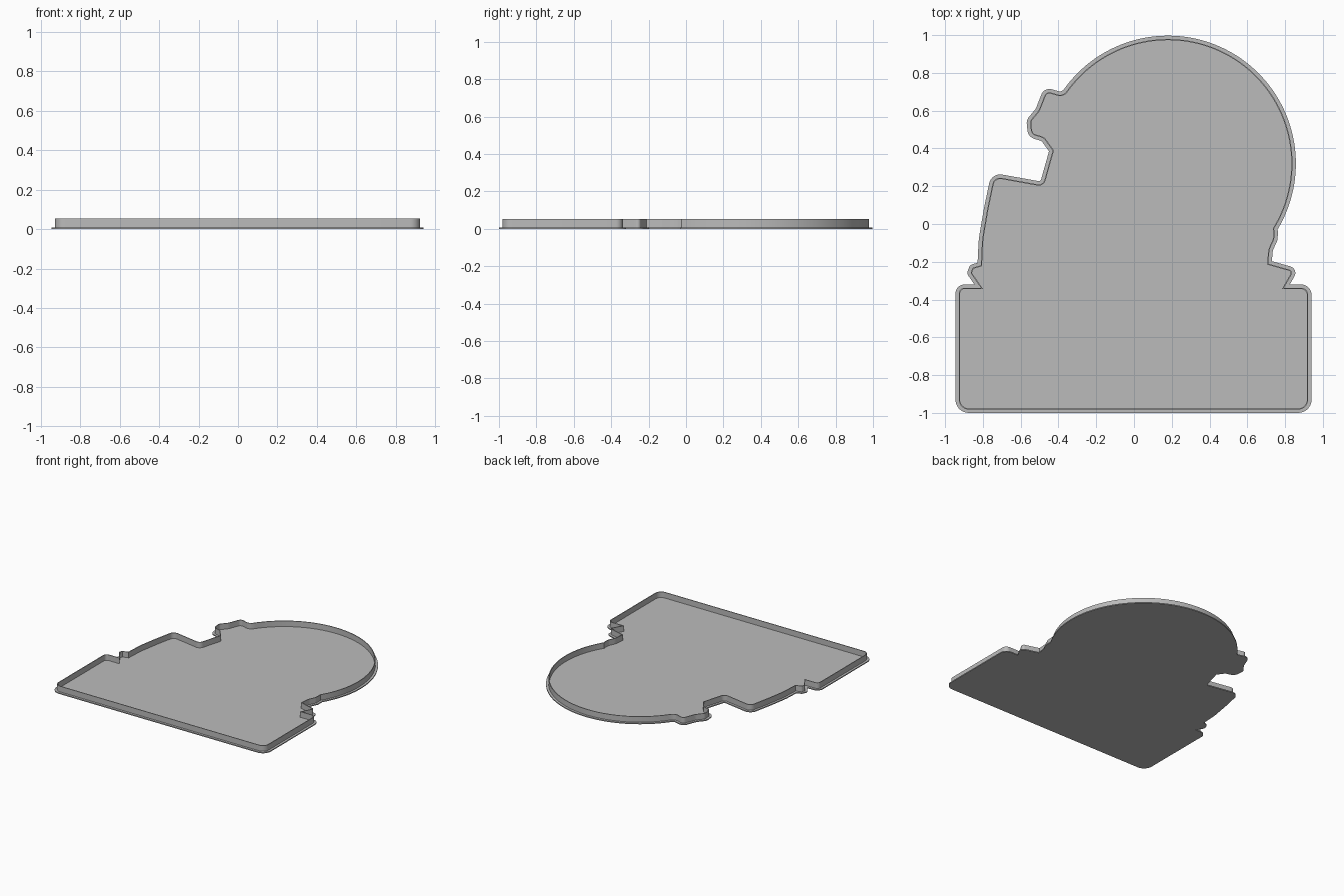
import bpy, bmesh, math
from mathutils import Vector

cube = bpy.data.objects.get("Cube")
if cube:
    bpy.data.objects.remove(cube)

PLATE_H, WALL_H = 0.008, 0.053
LIP, WALL_T = 0.018, 0.006

grey = bpy.data.materials.new("plain grey")
grey.use_nodes = True
grey.diffuse_color = (0.5, 0.5, 0.5, 1)
grey.node_tree.nodes["Principled BSDF"].inputs["Base Color"].default_value = (0.5, 0.5, 0.5, 1)

# Outline corners as (x, y, fillet radius), counter-clockwise
right_side = [
    (-0.945, -1.0, .07), (0.94, -1.0, .07), (0.94, -0.32, .07),
    (0.825, -0.32, 0), (0.872, -0.237, .04), (0.73, -0.197, 0),
    (0.735, -0.14, .06), (0.76, -0.085, .06), (0.762, -0.045, .02),
]
left_side = [
    (-0.39, 0.70, .02), (-0.475, 0.725, .05), (-0.52, 0.61, .05),
    (-0.57, 0.55, .05), (-0.56, 0.46, .06), (-0.49, 0.44, .03),
    (-0.45, 0.385, 0), (-0.495, 0.225, .015), (-0.755, 0.272, .06),
    (-0.795, 0.08, .5), (-0.822, -0.08, .5), (-0.828, -0.205, 0),
    (-0.868, -0.217, .025), (-0.885, -0.262, .025), (-0.845, -0.32, 0),
    (-0.945, -0.32, .07),
]
# Large round top between the two sides
dome = [(0.18 + 0.677 * math.cos(math.radians(a)), 0.32 + 0.677 * math.sin(math.radians(a)), 0)
        for a in range(-31, 146, 2)]


def fillet(corners, steps=8):
    """Round each corner with an arc of its own radius."""
    out = []
    for i, (x, y, r) in enumerate(corners):
        p = Vector((x, y))
        a = Vector(corners[i - 1][:2]) - p
        b = Vector(corners[(i + 1) % len(corners)][:2]) - p
        if r == 0:
            out.append(p)
            continue
        half = a.angle(b) / 2
        cut = min(r / math.tan(half), 0.48 * a.length, 0.48 * b.length)
        r = cut * math.tan(half)
        u, v = a.normalized(), b.normalized()
        centre = p + (u + v).normalized() * (r / math.sin(half))
        start, end = p + u * cut - centre, p + v * cut - centre
        turn = math.atan2(start.x * end.y - start.y * end.x, start.dot(end))
        for k in range(steps + 1):
            t = turn * k / steps
            c, s = math.cos(t), math.sin(t)
            out.append(centre + Vector((c * start.x - s * start.y, s * start.x + c * start.y)))
    return out


def inset(loop, d):
    """Move a closed loop inward by d with mitred corners."""
    out = []
    for i, p in enumerate(loop):
        e1 = (p - loop[i - 1]).normalized()
        e2 = (loop[(i + 1) % len(loop)] - p).normalized()
        n1, n2 = Vector((-e1.y, e1.x)), Vector((-e2.y, e2.x))
        out.append(p + (n1 + n2) * (d / max(1 + n1.dot(n2), 0.3)))
    return out


def finish(name, bm):
    bmesh.ops.recalc_face_normals(bm, faces=bm.faces)
    mesh = bpy.data.meshes.new(name)
    bm.to_mesh(mesh)
    bm.free()
    mesh.materials.append(grey)
    obj = bpy.data.objects.new(name, mesh)
    bpy.context.collection.objects.link(obj)
    bpy.ops.object.select_all(action='DESELECT')
    obj.select_set(True)
    bpy.context.view_layer.objects.active = obj
    bpy.ops.object.shade_smooth_by_angle(angle=math.radians(30))


def ring(bm, loop, z):
    return [bm.verts.new((p.x, p.y, z)) for p in loop]


def bridge(bm, a, b):
    for i in range(len(a)):
        j = (i + 1) % len(a)
        bm.faces.new((a[i], a[j], b[j], b[i]))


outline = fillet(right_side + dome + left_side)

# Base plate, with its lip outside the wall
bm = bmesh.new()
low, high = ring(bm, outline, 0), ring(bm, outline, PLATE_H)
bridge(bm, low, high)
bm.faces.new(low[::-1])
bm.faces.new(high)
finish("base_plate", bm)

# Thin upright wall around the floor
outer, inner = inset(outline, LIP), inset(outline, LIP + WALL_T)
bm = bmesh.new()
loops = [ring(bm, outer, PLATE_H), ring(bm, outer, WALL_H),
         ring(bm, inner, WALL_H), ring(bm, inner, PLATE_H)]
for i in range(4):
    bridge(bm, loops[i], loops[(i + 1) % 4])
finish("rim_wall", bm)
